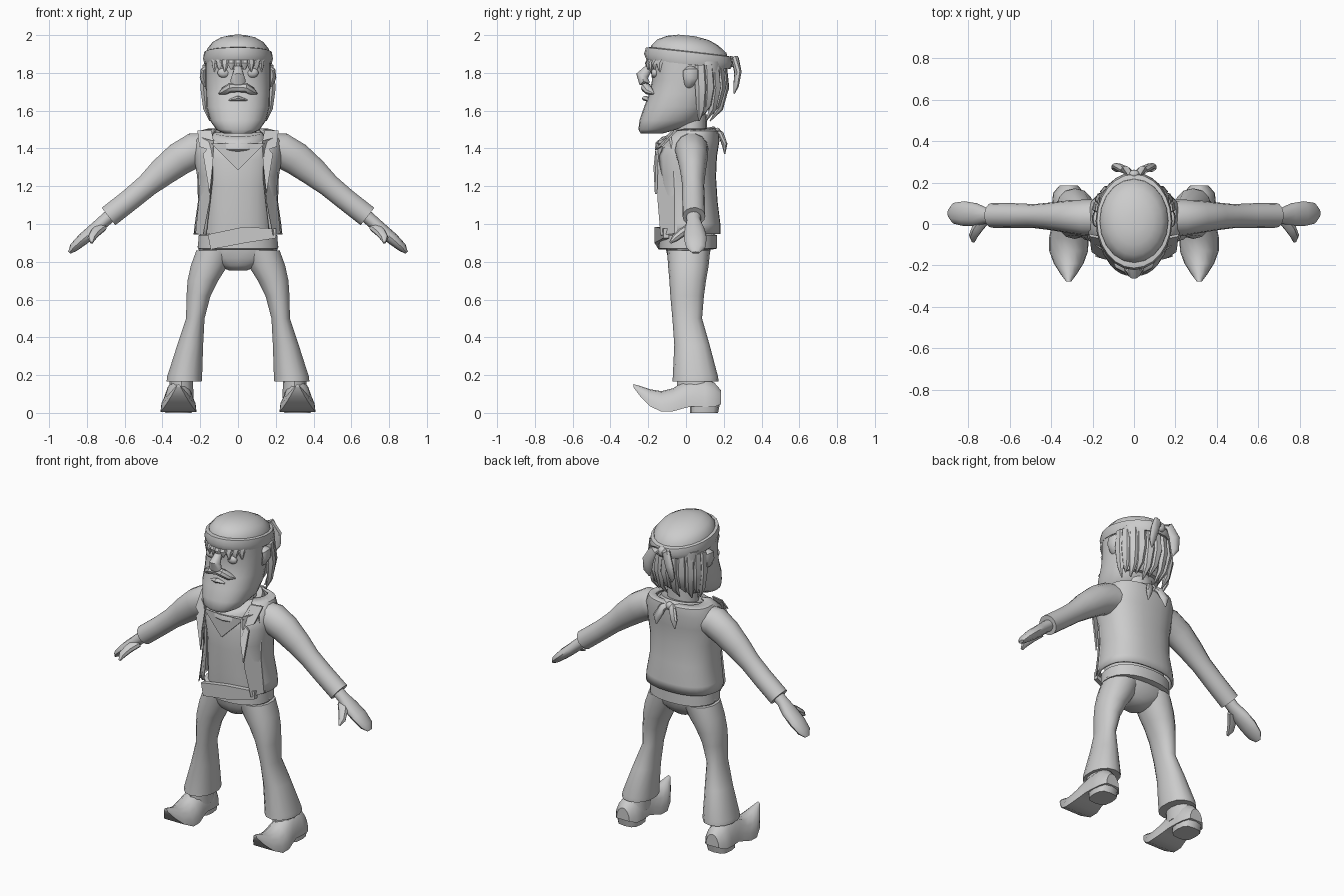
import bpy, bmesh, math
from mathutils import Vector as V

grey = bpy.data.materials.new("light_grey")
grey.diffuse_color = (0.6, 0.6, 0.6, 1)


def finish(name, bm, angle=40):
    bmesh.ops.recalc_face_normals(bm, faces=bm.faces)
    me = bpy.data.meshes.new(name)
    bm.to_mesh(me)
    bm.free()
    me.materials.append(grey)
    ob = bpy.data.objects.new(name, me)
    bpy.context.collection.objects.link(ob)
    bpy.ops.object.select_all(action='DESELECT')
    ob.select_set(True)
    bpy.context.view_layer.objects.active = ob
    bpy.ops.object.shade_smooth_by_angle(angle=math.radians(angle))
    return ob


def spow(v, p):
    return math.copysign(abs(v) ** (2 / p), v)


def ring(c, u, v, n=16, p=2.0, a0=0.0):
    """Super-ellipse of points; a0 leaves a gap centred on the -v side."""
    out = []
    for i in range(n):
        t = -math.pi / 2 + (a0 + (2 * math.pi - 2 * a0) * i / (n - 1) if a0 else 2 * math.pi * i / n)
        out.append(c + u * spow(math.cos(t), p) + v * spow(math.sin(t), p))
    return out


def loft(name, rings, closed=True, caps=True, angle=40):
    bm = bmesh.new()
    rows = [[bm.verts.new(q) for q in r] for r in rings]
    n = len(rows[0])
    for a, b in zip(rows, rows[1:]):
        for i in range(n if closed else n - 1):
            j = (i + 1) % n
            bm.faces.new((a[i], a[j], b[j], b[i]))
    if caps:
        bm.faces.new(rows[0])
        bm.faces.new(rows[-1])
    return finish(name, bm, angle)


def stack(name, rows, n=20, p=2.0, cx=0.0, tilt=0.0, **kw):
    """Horizontal rings: rows of (z, y_front, y_back, half_width[, x])."""
    rs = []
    for z, yf, yb, w, *x in rows:
        c = V((cx + (x[0] if x else 0), (yf + yb) / 2, z))
        rs.append(ring(c, V((w, 0, 0)), V((0, (yb - yf) / 2, tilt * (yb - yf) / 2)), n, p))
    return loft(name, rs, **kw)


def tube(name, pts, side, n=10, p=2.0):
    """Rings along a path: points (x, y, z, half_thickness, half_width along side)."""
    P = [V(q[:3]) for q in pts]
    rs = []
    for i, q in enumerate(pts):
        t = (P[min(i + 1, len(P) - 1)] - P[max(i - 1, 0)]).normalized()
        s = V(side)
        s = (s - t * s.dot(t)).normalized()
        rs.append(ring(P[i], t.cross(s) * q[3], s * q[4], n, p))
    return loft(name, rs)


def ball(name, c, s, seg=12):
    bm = bmesh.new()
    bmesh.ops.create_uvsphere(bm, u_segments=seg, v_segments=8, radius=1)
    for v in bm.verts:
        v.co = V(c) + V((v.co.x * s[0], v.co.y * s[1], v.co.z * s[2]))
    return finish(name, bm, 60)


def plate(name, pts, depth=0.012):
    """Flat polygon given thickness along y."""
    bm = bmesh.new()
    f = bm.faces.new([bm.verts.new(q) for q in pts])
    r = bmesh.ops.extrude_face_region(bm, geom=[f])
    for v in r["geom"]:
        if isinstance(v, bmesh.types.BMVert):
            v.co.y += depth
    return finish(name, bm, 20)


# Head with beard, jaw overhanging forward
stack("head", [(1.48, -.24, -.12, .075), (1.50, -.252, -.05, .115), (1.55, -.246, .09, .15),
               (1.62, -.222, .12, .168), (1.69, -.195, .14, .17), (1.76, -.18, .15, .172),
               (1.82, -.185, .17, .172), (1.88, -.19, .17, .17)], n=24, p=2.3, angle=50)
# Cap and rolled headband, tilted down at the back
stack("cap", [(1.87, -.195, .225, .168), (1.925, -.185, .215, .165), (1.962, -.15, .17, .135),
              (1.985, -.10, .12, .095), (1.998, -.04, .05, .04)], n=20, tilt=-.10, angle=60)
stack("headband", [(1.848, -.185, .20, .165), (1.845, -.21, .235, .178), (1.875, -.222, .25, .185),
                   (1.91, -.212, .24, .179), (1.915, -.185, .205, .165)], n=24, tilt=-.11, angle=50)
# Fringe below the band
for i in range(-4, 5):
    a = i * .21
    x, y = .165 * math.sin(a), -.012 - .195 * math.cos(a)
    tube("fringe_lock", [(x, y + .02, 1.88, .015, .024), (x, y, 1.85, .012, .022),
                         (x * 1.03, y + .003, 1.805 + .012 * (i % 2), .003, .004)],
         (math.cos(a), math.sin(a), 0), 6)
# Back hair: a core and pointed locks
stack("back_hair", [(1.60, .0, .135, .125), (1.66, .0, .175, .155), (1.76, .02, .205, .172),
                    (1.86, .02, .21, .17)], n=18)
for i in range(-5, 6):
    a = i * .29
    x, y, s = math.sin(a), math.cos(a), (i % 2)
    k = .035 + .11 * y
    tube("hair_lock", [(.165 * x, .06 + .135 * y, 1.84, .025, .03),
                       (.18 * x, .065 + .145 * y, 1.72, .022, .034),
                       (.17 * x, .065 + .12 * y, 1.63 - .02 * s, .016, .024),
                       (.15 * x, .06 + .07 * y, 1.575 - .03 * s, .003, .004)], (y, -x, 0), 6)
# Headband tails and neckerchief tails at the back
for s in (-1, 1):
    tube("headband_tail", [(s * .01, .235, 1.86, .02, .02), (s * .045, .262, 1.87, .02, .028),
                           (s * .075, .275, 1.80, .018, .034), (s * .085, .265, 1.73, .014, .026),
                           (s * .08, .255, 1.69, .003, .004)], (1, .3 * s, 0), 8)
    tube("neckerchief_tail", [(s * .005, .15, 1.49, .018, .018), (s * .035, .185, 1.475, .016, .024),
                              (s * .06, .205, 1.42, .014, .026), (s * .065, .205, 1.37, .003, .004)],
         (1, .3 * s, 0), 8)
ball("headband_knot", (0, .24, 1.86), (.03, .022, .03))
ball("neckerchief_knot", (0, .165, 1.485), (.025, .02, .025))

# Face
tube("nose", [(0, -.17, 1.845, .015, .02), (0, -.205, 1.815, .025, .024), (0, -.232, 1.785, .035, .033),
              (0, -.225, 1.755, .03, .042), (0, -.195, 1.745, .01, .02)], (1, 0, 0), 10)
for s in (-1, 1):
    tube("moustache", [(0, -.205, 1.722, .024, .022), (s * .04, -.213, 1.722, .026, .026),
                       (s * .075, -.195, 1.703, .02, .024), (s * .10, -.17, 1.69, .004, .005)], (0, 1, 0), 8)
    ball("eyelid", (s * .075, -.165, 1.80), (.034, .02, .026))
    tube("ear", [(s * .16, .02, 1.83, .01, .02), (s * .182, .025, 1.815, .016, .04),
                 (s * .185, .025, 1.775, .018, .04), (s * .172, .015, 1.735, .012, .024),
                 (s * .16, .01, 1.72, .004, .01)], (0, 1, 0), 8)
tube("lower_lip", [(-.05, -.195, 1.655, .004, .01), (0, -.215, 1.665, .014, .018),
                   (.05, -.195, 1.655, .004, .01)], (0, 1, 0), 8)
stack("neck", [(1.40, -.06, .11, .10), (1.58, -.04, .11, .095)], n=14)

# Shirt
stack("shirt", [(.90, -.125, .135, .185), (1.05, -.138, .14, .18), (1.2, -.14, .14, .18),
                (1.34, -.145, .14, .20), (1.43, -.125, .145, .20), (1.485, -.06, .14, .15)],
      n=24, p=2.4)
# Open vest with a gap at the front
rows = [(.945, -.147, .175, .228, .17), (1.0, -.147, .175, .222, .165), (1.12, -.15, .16, .205, .15),
        (1.25, -.155, .152, .21, .135), (1.36, -.16, .157, .228, .14), (1.44, -.13, .17, .225, .15),
        (1.488, -.07, .165, .20, .13), (1.50, -.02, .145, .15, .11)]
rs = []
for z, yf, yb, w, gap in rows:
    a0 = math.asin(min(.95, (gap / w) ** 1.2))
    rs.append(ring(V((0, (yf + yb) / 2, z)), V((w, 0, 0)), V((0, (yb - yf) / 2, .10 * (.02 if z < 1 else 0))),
                   25, 2.4, a0))
vest = loft("vest", rs, closed=False, caps=False)
m = vest.modifiers.new("thickness", 'SOLIDIFY')
m.thickness, m.offset = .014, 0
# Notched lapels and the front edges of the vest
for s in (-1, 1):
    plate("vest_front", [(s * x, y, z) for x, y, z in
          [(.185, -.135, .94), (.225, -.06, .95), (.205, -.06, 1.15), (.215, -.07, 1.35), (.20, -.09, 1.46),
           (.13, -.145, 1.44), (.135, -.158, 1.28), (.15, -.15, 1.12)]])
    plate("lapel", [(s * x, y, z) for x, y, z in
          [(.15, -.165, 1.16), (.185, -.158, 1.37), (.165, -.162, 1.395), (.205, -.135, 1.41),
           (.215, -.06, 1.495), (.14, -.075, 1.495), (.125, -.155, 1.42), (.135, -.172, 1.30)]])

# Neckerchief: rolled collar, higher at the back, plus the front point
stack("neckerchief", [(1.40, -.14, .12, .14), (1.425, -.165, .15, .155), (1.465, -.16, .165, .152),
                      (1.49, -.125, .15, .135), (1.485, -.07, .11, .10)], n=20, tilt=.2, angle=50)
plate("neckerchief_point", [(-.14, -.145, 1.425), (0, -.168, 1.285), (.14, -.145, 1.425), (0, -.172, 1.43)], .02)

# Belt and slanted buckle
stack("belt", [(.865, -.125, .14, .195), (.87, -.145, .165, .215), (.94, -.145, .165, .21), (.95, -.12, .14, .19)],
      n=22, p=2.3, angle=30)
stack("hips", [(.755, -.05, .06, .05), (.78, -.08, .09, .11), (.82, -.095, .12, .19), (.88, -.11, .135, .215),
               (.91, -.11, .135, .20)], n=20, p=2.3)
plate("buckle", [(-.16, -.145, .945), (-.145, -.145, .865), (.04, -.167, .90), (.20, -.12, .925),
                 (.20, -.12, .975), (.03, -.167, .985)], .03)

for s in (-1, 1):
    # Flared trouser leg: rows carry their own x centre
    stack("trouser_leg", [(.165, -.072, .172, .095, s * .285), (.19, -.07, .17, .095, s * .283),
                          (.36, -.062, .125, .07, s * .253), (.50, -.072, .085, .05, s * .226),
                          (.62, -.083, .095, .065, s * .209), (.70, -.088, .106, .083, s * .186),
                          (.78, -.095, .12, .10, s * .152), (.86, -.10, .128, .105, s * .118)],
          n=14, p=2.2)
    # Sleeve and cuff
    tube("sleeve", [(s * .15, .03, 1.40, .085, .09), (s * .23, .03, 1.39, .095, .088),
                    (s * .31, .035, 1.345, .09, .08), (s * .40, .037, 1.275, .078, .067),
                    (s * .48, .038, 1.205, .063, .058), (s * .57, .04, 1.13, .06, .06),
                    (s * .685, .042, 1.04, .06, .06)], (0, 1, 0), 14)
    # Mitten hand and thumb
    tube("hand", [(s * .64, .04, 1.075, .036, .04), (s * .71, .04, 1.015, .034, .038),
                  (s * .76, .045, .97, .034, .055), (s * .82, .05, .92, .032, .06),
                  (s * .87, .052, .875, .024, .05), (s * .893, .052, .848, .008, .02)], (0, 1, 0), 12)
    tube("thumb", [(s * .72, .025, .985, .022, .03), (s * .755, -.02, .955, .024, .028),
                   (s * .775, -.058, .925, .02, .022), (s * .775, -.085, .90, .006, .008)], (1, 0, 0), 8)
    # Curled-toe boot lofted front to back: y, bottom, top, half width
    rs = []
    for y, zb, zt, w in [(-.278, .135, .152, .012), (-.24, .085, .142, .04), (-.19, .035, .125, .072),
                         (-.13, .006, .115, .094), (-.07, .008, .13, .095), (-.02, .022, .16, .085),
                         (.03, .035, .18, .078), (.10, .032, .18, .08), (.15, .032, .16, .075),
                         (.185, .045, .12, .045)]:
        c = s * .315
        side = [(1, 0), (.95, .35), (.7, .72), (.35, .95), (0, 1)]
        half = [V((c + w * a, y, zb + (zt - zb) * b)) for a, b in side]
        other = [V((c - w * a, y, zb + (zt - zb) * b)) for a, b in side[-2::-1]]
        rs.append(half + other)
    loft("boot", rs)
    stack("boot_shaft", [(.08, -.05, .165, .065), (.20, -.045, .13, .06)], n=12, cx=s * .30)
    stack("boot_heel", [(0, .02, .17, .07), (.05, .02, .18, .075)], n=12, p=3, cx=s * .315)
